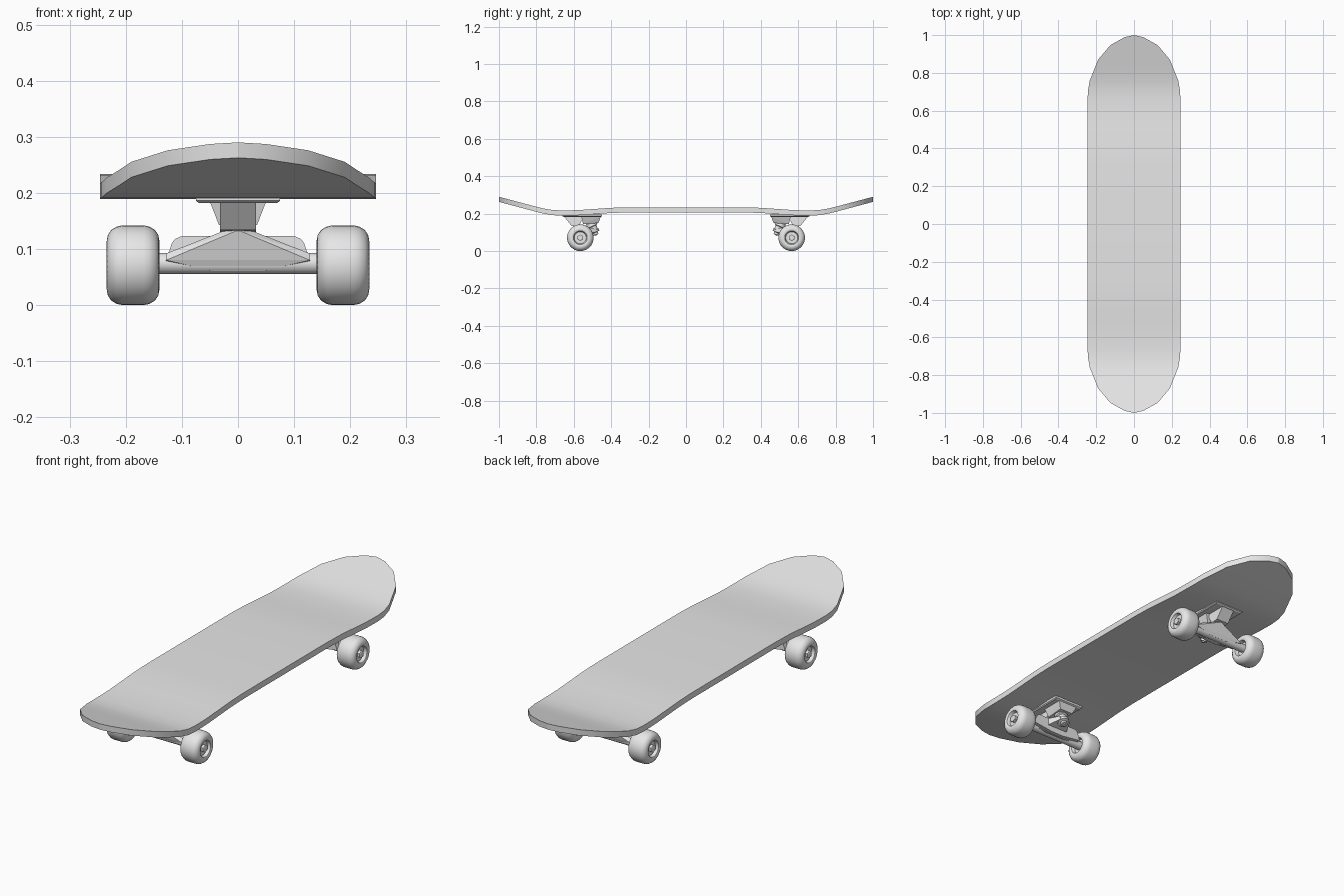
import bpy, bmesh, math
from mathutils import Vector, Matrix

if "Cube" in bpy.data.objects:
    bpy.data.objects.remove(bpy.data.objects["Cube"])

grey = bpy.data.materials.new("plain grey")
grey.diffuse_color = (0.8, 0.8, 0.8, 1)
grey.use_nodes = True
grey.node_tree.nodes["Principled BSDF"].inputs["Base Color"].default_value = grey.diffuse_color


def finish(bm, name, smooth=None):
    bmesh.ops.recalc_face_normals(bm, faces=bm.faces)
    me = bpy.data.meshes.new(name)
    bm.to_mesh(me)
    bm.free()
    me.materials.append(grey)
    ob = bpy.data.objects.new(name, me)
    bpy.context.collection.objects.link(ob)
    if smooth:
        bpy.ops.object.select_all(action='DESELECT')
        ob.select_set(True)
        bpy.context.view_layer.objects.active = ob
        bpy.ops.object.shade_smooth_by_angle(angle=math.radians(smooth))
    return ob


def hull(name, points):
    bm = bmesh.new()
    for p in points:
        bm.verts.new(p)
    res = bmesh.ops.convex_hull(bm, input=bm.verts)
    junk = [g for g in res["geom_interior"] if isinstance(g, bmesh.types.BMVert)]
    bmesh.ops.delete(bm, geom=junk, context='VERTS')
    bmesh.ops.dissolve_limit(bm, angle_limit=0.02, verts=bm.verts, edges=bm.edges)
    return finish(bm, name)


def lathe(name, profile, start, axis, sides=32, smooth=40):
    """Revolve (distance along axis, radius) pairs around an axis."""
    bm = bmesh.new()
    turn = Vector((0, 0, 1)).rotation_difference(Vector(axis)).to_matrix()
    rings = []
    for d, r in profile:
        rings.append([bm.verts.new(Vector(start) + turn @ Vector(
            (r * math.cos(2 * math.pi * k / sides), r * math.sin(2 * math.pi * k / sides), d)))
            for k in range(sides)])
    for a, b in zip(rings, rings[1:]):
        for k in range(sides):
            j = (k + 1) % sides
            bm.faces.new((a[k], a[j], b[j], b[k]))
    bm.faces.new(rings[0])
    bm.faces.new(rings[-1])
    return finish(bm, name, smooth)


# Deck: height profile along the length and rounded ends
HEIGHTS = [(0, .234), (.3, .234), (.4, .231), (.5, .224), (.58, .2185), (.66, .217),
           (.71, .219), (.76, .227), (.82, .242), (1, .29)]
WIDTHS = [(0, .246), (.66, .246), (.71, .243), (.76, .234), (.87, .19),
          (.947, .125), (.989, .05), (1, 0)]


def lookup(table, y):
    for (a, u), (b, v) in zip(table, table[1:]):
        if a <= y <= b:
            return u + (v - u) * (y - a) / (b - a)


half = sorted({y for y, _ in HEIGHTS + WIDTHS})
rows = [-y for y in reversed(half[1:])] + half
bm = bmesh.new()
top, low = [], []
for y in rows:
    w, z = lookup(WIDTHS, abs(y)), lookup(HEIGHTS, abs(y))
    xs = (-w, w) if w else (0,)
    top.append([bm.verts.new((x, y, z)) for x in xs])
    low.append([bm.verts.new((x, y * .9985, z - .0275)) for x in xs])
for i in range(len(rows) - 1):
    for layer in (top, low):
        bm.faces.new(layer[i] + layer[i + 1][::-1])
    for s in (0, -1):
        bm.faces.new((top[i][s], top[i + 1][s], low[i + 1][s], low[i][s]))
finish(bm, "deck", 35)

AXLE_Z = .071
# Wheel: rounded tread, recessed hub on both faces
WHEEL = [(.018, .018), (.018, .032), (.003, .037), (0, .043), (.002, .054), (.008, .063), (.018, .069),
         (.028, .071), (.066, .071), (.076, .069), (.086, .063), (.092, .054),
         (.094, .043), (.091, .037), (.078, .032), (.078, .018)]

for side, end in ((-1, "front"), (1, "back")):
    def P(x, out, z):
        return (x, side * out, z)

    ay = .565
    # Mounting plate with chamfered lower rim
    hull(end + "_base_plate", [P(sx * x, y, z) for sx in (-1, 1) for x, ys, z in
         ((.075, (.45, .66), .196), (.075, (.45, .66), .186), (.07, (.456, .654), .182))
         for y in ys])
    # Pivot post and kingpin seat under the plate
    hull(end + "_pivot_post", [P(x, y, z) for x in (-.032, .032) for y, z in
         ((.652, .184), (.612, .134), (.575, .130), (.545, .184))])
    hull(end + "_kingpin_seat", [P(sx * x, y, z) for sx in (-1, 1) for x, y, z in
         ((.05, .56, .184), (.05, .456, .184), (.034, .468, .150), (.034, .55, .143))])

    # Hanger: sloping triangular body and the wider yoke behind it
    hull(end + "_hanger", [P(sx * x, y, z) for sx in (-1, 1) for x, y, z in
         ((.128, .588, .08), (.004, .603, .132), (.128, .578, .092), (.016, .588, .136),
          (.016, .555, .136), (.128, .55, .09), (.128, .55, .07), (.05, .545, .06),
          (.05, .58, .062))])
    hull(end + "_yoke", [P(sx * x, y, z) for sx in (-1, 1) for y in (.53, .552) for x, z in
         ((.13, .075), (.118, .110), (.112, .118), (.10, .123), (.03, .062))])
    hull(end + "_kingpin_arm", [P(sx * x, y, z) for sx in (-1, 1) for x, y, z in
         ((.06, .545, .12), (.06, .545, .085), (.026, .485, .124), (.026, .475, .104))])

    # Kingpin with bushings and nut, tilted towards the middle of the board
    lathe(end + "_kingpin", [(0, .026), (.022, .030), (.025, .022), (.045, .022), (.047, .028),
          (.058, .026), (.060, .015), (.070, .015), (.071, .008), (.076, .008)],
          P(0, .510, .153), (0, -side * .4, -.92), 20)

    # Axle and wheels
    lathe(end + "_axle", [(0, .010), (.066, .010), (.0661, .019), (.3839, .019),
          (.384, .010), (.45, .010)], P(-.225, ay, AXLE_Z + .003), (1, 0, 0), 20)
    for sx, lr in ((-1, "left"), (1, "right")):
        lathe(end + "_" + lr + "_wheel", WHEEL, P(sx * .14, ay, AXLE_Z), (sx, 0, 0), 32)
        lathe(end + "_" + lr + "_axle_nut", [(0, .017), (.016, .017), (.018, .012)],
              P(sx * .214, ay, AXLE_Z), (sx, 0, 0), 6, 20)
